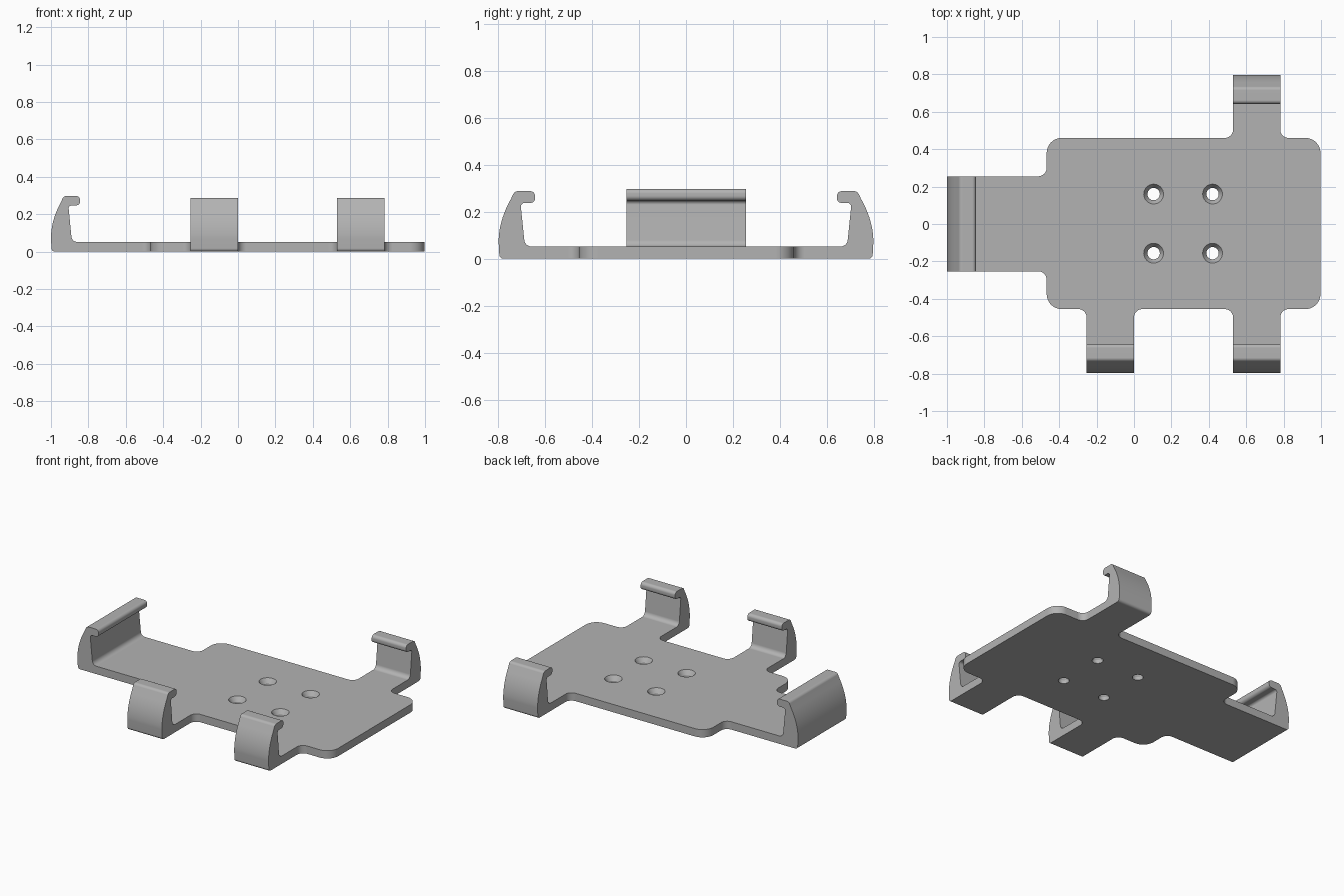
import bpy, bmesh, math
from mathutils import Vector, Matrix

if "Cube" in bpy.data.objects:
    bpy.data.objects.remove(bpy.data.objects["Cube"])

grey = bpy.data.materials.new("plain grey")
grey.diffuse_color = (0.45, 0.45, 0.45, 1)
grey.use_nodes = True
grey.node_tree.nodes["Principled BSDF"].inputs["Base Color"].default_value = grey.diffuse_color


def rounded(points, steps=8):
    """Closed 2D outline with each (x, y, radius) corner filleted."""
    out = []
    for i, (x, y, r) in enumerate(points):
        p = Vector((x, y))
        if r == 0:
            out.append(p)
            continue
        a = (Vector(points[i - 1][:2]) - p).normalized()
        b = (Vector(points[(i + 1) % len(points)][:2]) - p).normalized()
        half = a.angle(b) / 2
        centre = p + (a + b).normalized() * (r / math.sin(half))
        start = p + a * (r / math.tan(half)) - centre
        sweep = (p + b * (r / math.tan(half)) - centre).angle_signed(start)
        for k in range(steps + 1):
            out.append(centre + Matrix.Rotation(sweep * k / steps, 2) @ start)
    return out


def prism(name, outline, depth, matrix=Matrix()):
    """Extrude a 2D outline along its local z, then place it."""
    bm = bmesh.new()
    face = bm.faces.new([bm.verts.new((p.x, p.y, 0)) for p in outline])
    top = bmesh.ops.extrude_face_region(bm, geom=[face])["geom"]
    bmesh.ops.translate(bm, vec=(0, 0, depth),
                        verts=[v for v in top if isinstance(v, bmesh.types.BMVert)])
    bm.transform(matrix)
    bmesh.ops.recalc_face_normals(bm, faces=bm.faces)
    return make(name, bm)


def make(name, bm):
    mesh = bpy.data.meshes.new(name)
    bm.to_mesh(mesh)
    bm.free()
    mesh.materials.append(grey)
    ob = bpy.data.objects.new(name, mesh)
    bpy.context.collection.objects.link(ob)
    return ob


def combine(target, other, operation):
    mod = target.modifiers.new(operation, 'BOOLEAN')
    mod.operation, mod.solver, mod.object = operation, 'EXACT', other
    bpy.context.view_layer.objects.active = target
    bpy.ops.object.modifier_apply(modifier=mod.name)
    bpy.data.objects.remove(other)


T = 0.052          # plate thickness
C, F = 0.08, 0.045  # outer corner and inner fillet radii
SEAM = 0.2         # length of floor carried by each clip

# Base plate with four arms
L, R, B, K = -0.467, 0.997, -0.455, 0.46
arm_y = 0.797 - SEAM
plate = prism("holder_plate", rounded([
    (L, B, C), (-0.253, B, F), (-0.253, -arm_y, 0), (0, -arm_y, 0), (0, B, F),
    (0.53, B, F), (0.53, -arm_y, 0), (0.782, -arm_y, 0), (0.782, B, F),
    (R, B, C), (R, K, C), (0.782, K, F), (0.782, arm_y, 0), (0.53, arm_y, 0),
    (0.53, K, F), (L, K, C), (L, 0.255, F), (-1 + SEAM, 0.255, 0),
    (-1 + SEAM, -0.253, 0), (L, -0.253, F)]), T)


def clip(name, pos, angle, width, top):
    """Hooked clip; local x runs inward from the outer face, y is up."""
    hook = top - 0.05
    outer = [Vector((0.065 * t ** 2, 0.07 + (top - 0.082) * t))
             for t in [k / 10 for k in range(11)]]
    profile = [(SEAM, 0, 0), (0.004, 0, 0.018), (0, 0.07, 0)]
    profile += [(p.x, p.y, 0) for p in outer[1:-1]]
    profile += [(0.068, top, 0.022), (0.155, top, 0.02), (0.155, hook, 0.02),
                (0.093, hook, 0.016), (0.112, T, 0.03), (SEAM, T, 0)]
    # profile plane -> upright, width centred on the arm
    m = (Matrix.Translation((pos[0], pos[1], 0)) @ Matrix.Rotation(angle, 4, 'Z')
         @ Matrix.Rotation(math.pi / 2, 4, 'X') @ Matrix.Translation((0, 0, -width / 2)))
    return prism(name, rounded(profile), width, m)


clips = [
    clip("left_clip", (-1, 0.001), 0, 0.508, 0.297),
    clip("front_left_clip", (-0.1265, -0.797), math.pi / 2, 0.253, 0.287),
    clip("front_right_clip", (0.656, -0.797), math.pi / 2, 0.252, 0.287),
    clip("back_clip", (0.656, 0.797), -math.pi / 2, 0.252, 0.287)]
for c in clips:
    combine(plate, c, 'UNION')

# Countersunk screw holes
for x in (0.105, 0.42):
    for y in (-0.156, 0.16):
        bm = bmesh.new()
        rings = []
        for r, z in ((0.033, -0.05), (0.033, 0.022), (0.053, T), (0.053, 0.1)):
            rings.append([bm.verts.new((x + r * math.cos(a), y + r * math.sin(a), z))
                          for a in [math.tau * k / 32 for k in range(32)]])
        for lo, hi in zip(rings, rings[1:]):
            for k in range(32):
                j = (k + 1) % 32
                bm.faces.new((lo[k], lo[j], hi[j], hi[k]))
        bm.faces.new(rings[0][::-1])
        bm.faces.new(rings[-1])
        combine(plate, make("screw_cutter", bm), 'DIFFERENCE')

# Merge seams and flat pieces, then smooth the rounded edges
bm = bmesh.new()
bm.from_mesh(plate.data)
bmesh.ops.remove_doubles(bm, verts=bm.verts, dist=0.0002)
bmesh.ops.dissolve_limit(bm, angle_limit=0.005, verts=bm.verts, edges=bm.edges)
bm.to_mesh(plate.data)
bm.free()
bpy.context.view_layer.objects.active = plate
plate.select_set(True)
bpy.ops.object.shade_smooth_by_angle(angle=math.radians(30))
weighted = plate.modifiers.new("weighted normals", 'WEIGHTED_NORMAL')
weighted.keep_sharp = True
